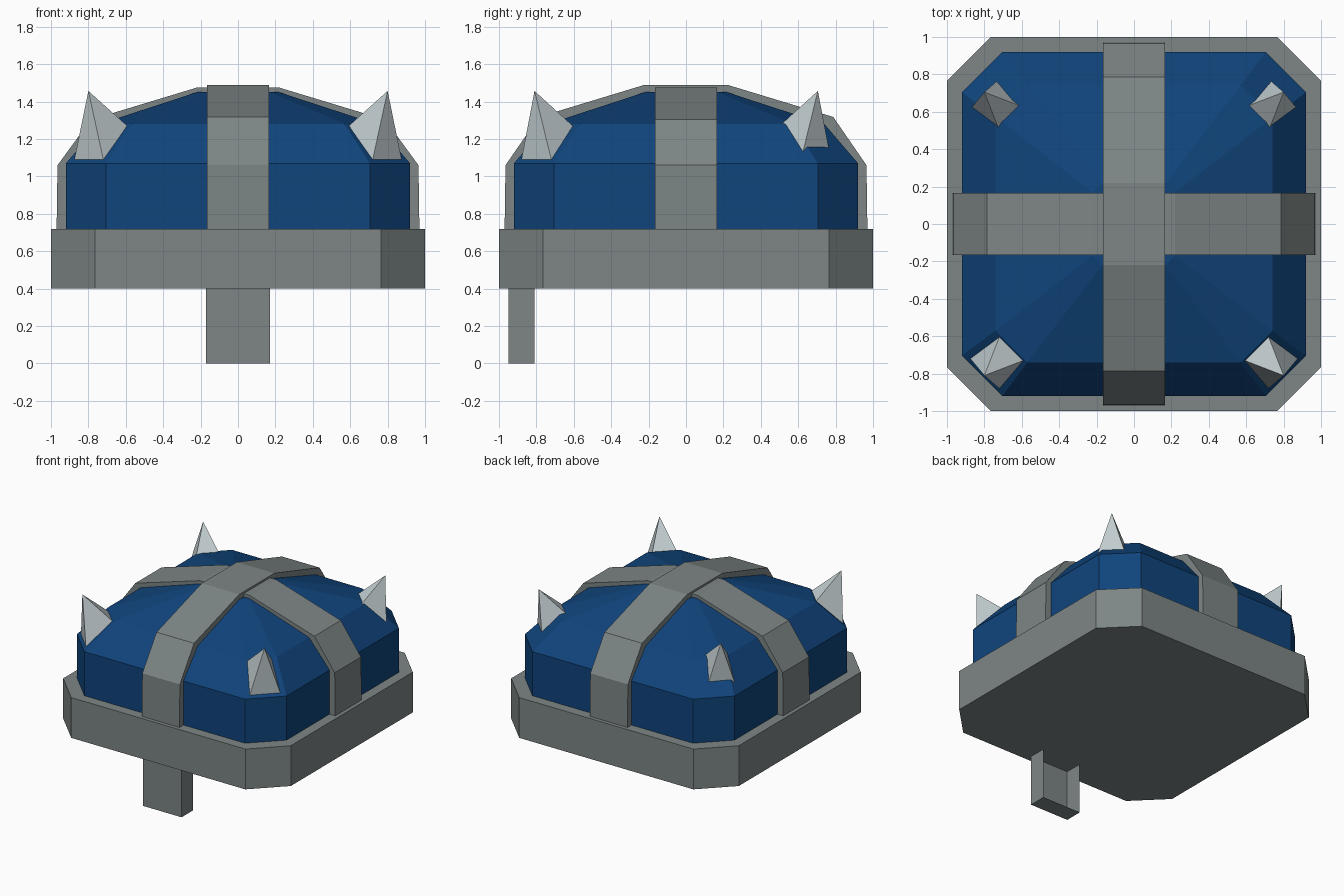
import bpy, bmesh

if "Cube" in bpy.data.objects:
    bpy.data.objects.remove(bpy.data.objects["Cube"])


def material(name, rgb):
    m = bpy.data.materials.new(name)
    m.diffuse_color = (*rgb, 1)
    m.use_nodes = True
    m.node_tree.nodes["Principled BSDF"].inputs["Base Color"].default_value = m.diffuse_color
    return m


GREY = material("iron grey", (0.205, 0.238, 0.235))
BLUE = material("deep blue", (0.005, 0.058, 0.20))
STEEL = material("pale steel", (0.53, 0.60, 0.62))


def build(name, verts, faces, mat, closed=True):
    mesh = bpy.data.meshes.new(name)
    mesh.from_pydata(verts, [], faces)
    bm = bmesh.new()
    bm.from_mesh(mesh)
    if closed:
        bmesh.ops.recalc_face_normals(bm, faces=bm.faces)
    bm.to_mesh(mesh)
    bm.free()
    mesh.materials.append(mat)
    ob = bpy.data.objects.new(name, mesh)
    bpy.context.collection.objects.link(ob)
    return ob


def loft(name, rings, mat):
    """Stack of chamfered squares given as (half width, chamfer start, z)."""
    verts = []
    for h, c, z in rings:
        verts += [(x, y, z) for x, y in ((h, -c), (h, c), (c, h), (-c, h),
                                         (-h, c), (-h, -c), (-c, -h), (c, -h))]
    n = len(rings)
    faces = [tuple(range(7, -1, -1)), tuple(range(8 * n - 8, 8 * n))]
    for r in range(n - 1):
        for i in range(8):
            a, b = r * 8 + i, r * 8 + (i + 1) % 8
            faces.append((a, b, b + 8, a + 8))
    return build(name, verts, faces, mat)


# Rim and domed lid
loft("base_rim", [(1, 0.765, 0.40), (1, 0.765, 0.72)], GREY)
loft("dome", [(0.92, 0.705, 0.71), (0.92, 0.705, 1.07),
              (0.74, 0.57, 1.28), (0.22, 0.17, 1.45)], BLUE)


# Crossing straps: outer profile plus an inner one sunk just into the dome
def strap(name, along_y, lift):
    outer = [(0.97, 0.715), (0.965, 1.06), (0.787, 1.318 + lift), (0.22, 1.49 + lift)]
    inner = [(0.91, 0.715), (0.91, 1.06), (0.73, 1.27), (0.22, 1.44)]
    path = lambda half: half + [(-u, z) for u, z in reversed(half)]
    verts = []
    for prof in (path(outer), path(inner)):
        for w in (-0.165, 0.165):
            verts += [(w, u, z) if along_y else (u, w, z) for u, z in prof]
    n = 8
    faces = [(0, n, 3 * n, 2 * n), (n - 1, 2 * n - 1, 4 * n - 1, 3 * n - 1)]
    for i in range(n - 1):
        for a, b in ((0, n), (n, 3 * n), (3 * n, 2 * n), (2 * n, 0)):
            faces.append((a + i, a + i + 1, b + i + 1, b + i))
    build(name, verts, faces, mat=GREY)


strap("front_to_back_strap", True, 0.0)
strap("side_to_side_strap", False, -0.015)

# Latch tab: open at the back and top
x, y0, y1, z1 = 0.17, -0.95, -0.81, 0.40
build("latch_tab",
      [(-x, y0, 0), (x, y0, 0), (x, y1, 0), (-x, y1, 0),
       (-x, y0, z1), (x, y0, z1), (x, y1, z1), (-x, y1, z1)],
      [(0, 1, 5, 4), (1, 2, 6, 5), (3, 0, 4, 7), (3, 2, 1, 0)], GREY, closed=False)

# Corner spikes: leaning pyramids, the back pair set slightly inwards
for row, sy, shift in (("front", -1, 0), ("back", 1, -0.105)):
    for side, sx in (("left", -1), ("right", 1)):
        pts = [(0.72, 0.605, 1.27), (0.592, 0.73, 1.27), (0.72, 0.88, 1.09),
               (0.875, 0.72, 1.09), (0.80, 0.81, 1.457)]
        build(f"{row}_{side}_spike",
              [(sx * px, sy * (py + shift), pz) for px, py, pz in pts],
              [(0, 1, 2, 3)] + [(i, (i + 1) % 4, 4) for i in range(4)], STEEL)
